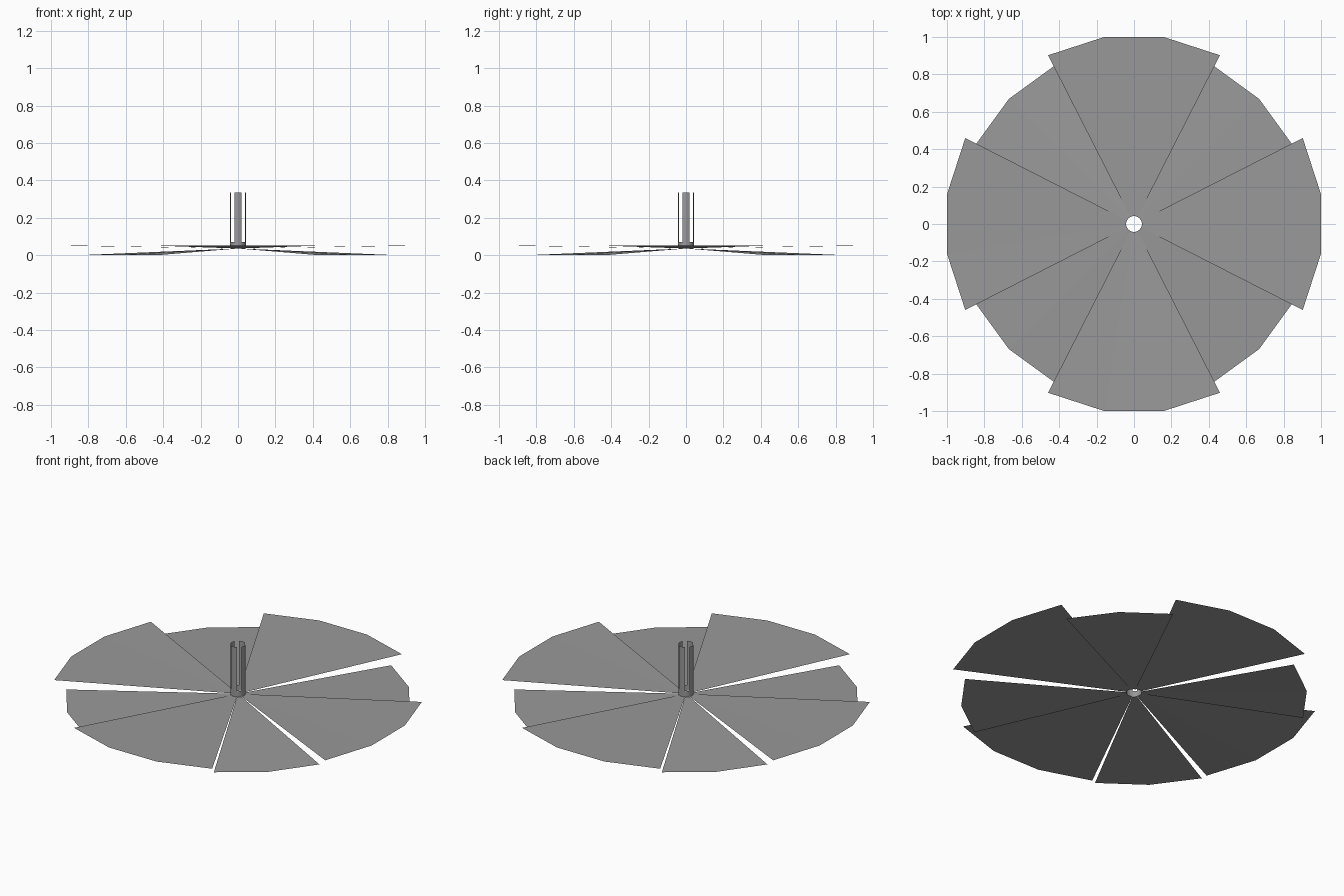
import bpy
import bmesh
from math import sin, cos, radians

if "Cube" in bpy.data.objects:
    bpy.data.objects.remove(bpy.data.objects["Cube"])

grey = bpy.data.materials.new("mid_grey")
grey.use_nodes = True
colour = (0.32, 0.32, 0.32, 1)
grey.diffuse_color = colour
grey.node_tree.nodes["Principled BSDF"].inputs["Base Color"].default_value = colour

STEP = 18          # the round parts follow a 20-sided polygon
TUBE = 0.042       # tube radius


def sector(name, profile, centre, segments):
    """Sweep an (r, z) profile over a few polygon steps around z."""
    bm = bmesh.new()
    angles = [radians(centre + STEP * (i - segments / 2)) for i in range(segments + 1)]
    rows = [[bm.verts.new((r * cos(a), r * sin(a), z)) for a in angles] for r, z in profile]
    for low, high in zip(rows, rows[1:]):
        for i in range(segments):
            bm.faces.new((low[i], high[i], high[i + 1], low[i + 1]))
    # Blade faces look up, tube faces look outwards
    bm.normal_update()
    for f in bm.faces:
        mid = f.calc_center_median()
        out = f.normal.z if abs(f.normal.z) > 0.5 else f.normal.x * mid.x + f.normal.y * mid.y
        if out < 0:
            f.normal_flip()
    mesh = bpy.data.meshes.new(name)
    bm.to_mesh(mesh)
    bm.free()
    mesh.materials.append(grey)
    bpy.context.collection.objects.link(bpy.data.objects.new(name, mesh))


for k in range(4):
    # Wide blades tilt slightly up, with tall tube panels
    sector(f"wide_blade_{k + 1}", [(TUBE, 0.036), (1.0125, 0.052)], 90 * k, 3)
    sector(f"tall_tube_panel_{k + 1}", [(TUBE, 0.036), (TUBE, 0.335)], 90 * k, 3)
    # Narrow blades droop down, with short collar panels
    sector(f"narrow_blade_{k + 1}", [(TUBE, 0.034), (0.946, 0.0)], 90 * k + 45, 2)
    sector(f"collar_panel_{k + 1}", [(TUBE, 0.034), (TUBE, 0.07)], 90 * k + 45, 2)
